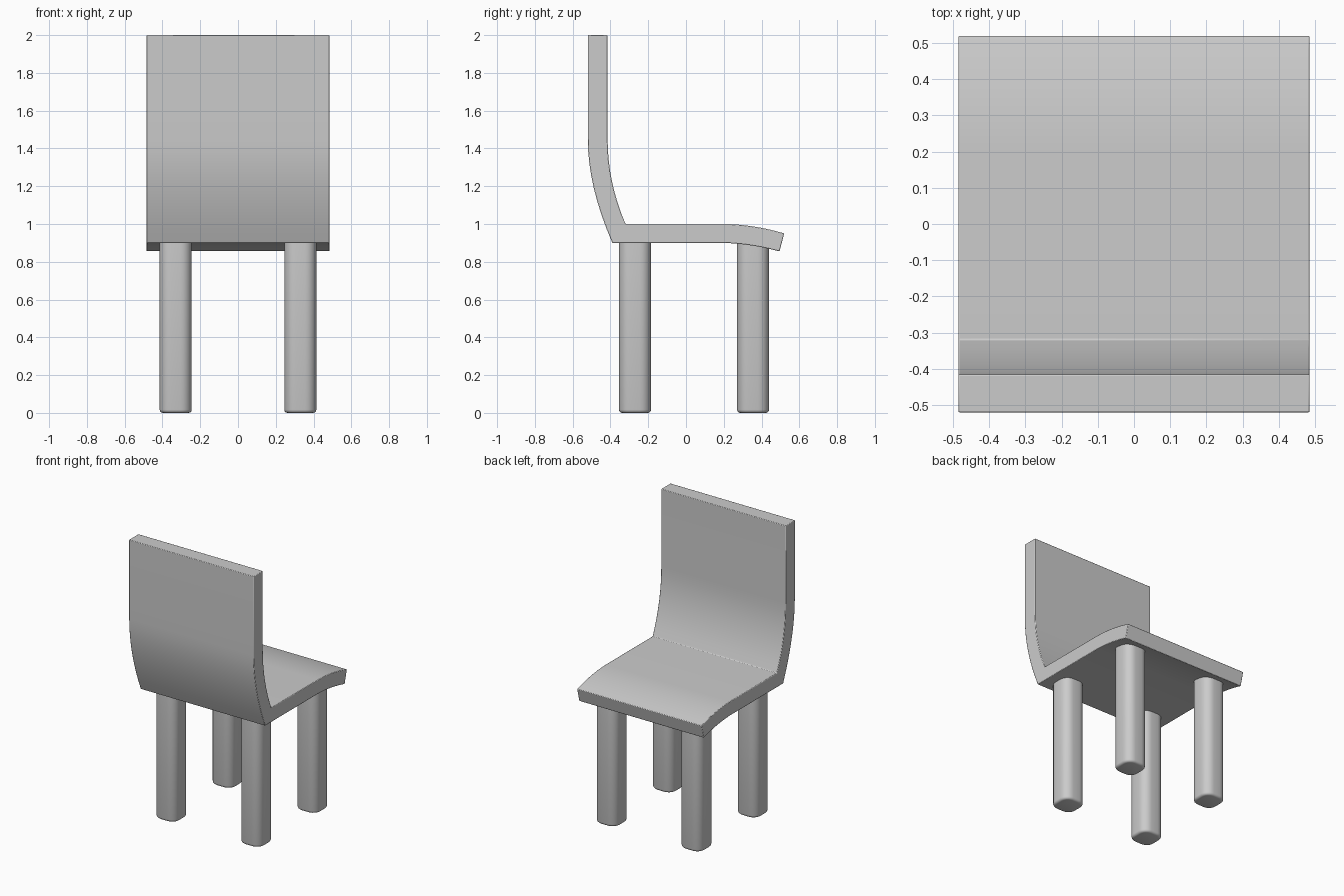
import bpy, bmesh
from mathutils import Vector

if "Cube" in bpy.data.objects:
    bpy.data.objects.remove(bpy.data.objects["Cube"])


def curve(p0, p1, p2, n=8):
    """Points on a quadratic curve, as (y, z)."""
    a, b, c = Vector(p0), Vector(p1), Vector(p2)
    return [a * (1 - t) ** 2 + b * 2 * t * (1 - t) + c * t * t
            for t in (i / n for i in range(n + 1))]


def finish(name, bm):
    bmesh.ops.recalc_face_normals(bm, faces=bm.faces)
    mesh = bpy.data.meshes.new(name)
    bm.to_mesh(mesh)
    bm.free()
    ob = bpy.data.objects.new(name, mesh)
    bpy.context.collection.objects.link(ob)
    bpy.ops.object.select_all(action='DESELECT')
    ob.select_set(True)
    bpy.context.view_layer.objects.active = ob
    bpy.ops.object.shade_smooth_by_angle(angle=0.6)
    return ob


# Seat and backrest: one bent side profile, extruded across x
W = 0.485
profile = [Vector((-0.415, 2.0))]
profile += curve((-0.415, 1.45), (-0.415, 1.22), (-0.32, 1.0))
profile += curve((0.2, 1.0), (0.36, 0.998), (0.52, 0.95))
profile += curve((0.495, 0.855), (0.35, 0.895), (0.2, 0.9))
profile += curve((-0.39, 0.9), (-0.52, 1.2), (-0.52, 1.45))
profile.append(Vector((-0.52, 2.0)))
bm = bmesh.new()
face = bm.faces.new([bm.verts.new((-W, y, z)) for y, z in profile])
ext = bmesh.ops.extrude_face_region(bm, geom=[face], use_keep_orig=True)
bmesh.ops.translate(bm, vec=(2 * W, 0, 0),
                    verts=[v for v in ext['geom'] if isinstance(v, bmesh.types.BMVert)])
seat = finish("seat_and_backrest", bm)
bevel = seat.modifiers.new("soft_edges", 'BEVEL')
bevel.width = 0.004
bevel.segments = 2
bevel.limit_method = 'ANGLE'
bevel.angle_limit = 0.6


# Legs: square posts with rounded corners and softened feet
def leg(name, x, y, size=0.17, top=0.9):
    bm = bmesh.new()
    bmesh.ops.create_cube(bm, size=1)
    for v in bm.verts:
        v.co = (x + v.co.x * size, y + v.co.y * size, (v.co.z + 0.5) * top)
    upright = [e for e in bm.edges if abs(e.verts[0].co.z - e.verts[1].co.z) > 0.1]
    bmesh.ops.bevel(bm, geom=upright, offset=0.06, segments=6, profile=0.5, affect='EDGES')
    foot = [e for e in bm.edges if all(v.co.z < 0.001 for v in e.verts)]
    bmesh.ops.bevel(bm, geom=foot, offset=0.017, segments=3, profile=0.5, affect='EDGES')
    finish(name, bm)


for side, x in (("left", -0.33), ("right", 0.33)):
    leg("backrest_leg_" + side, x, -0.27)
    leg("seat_edge_leg_" + side, x, 0.355)
